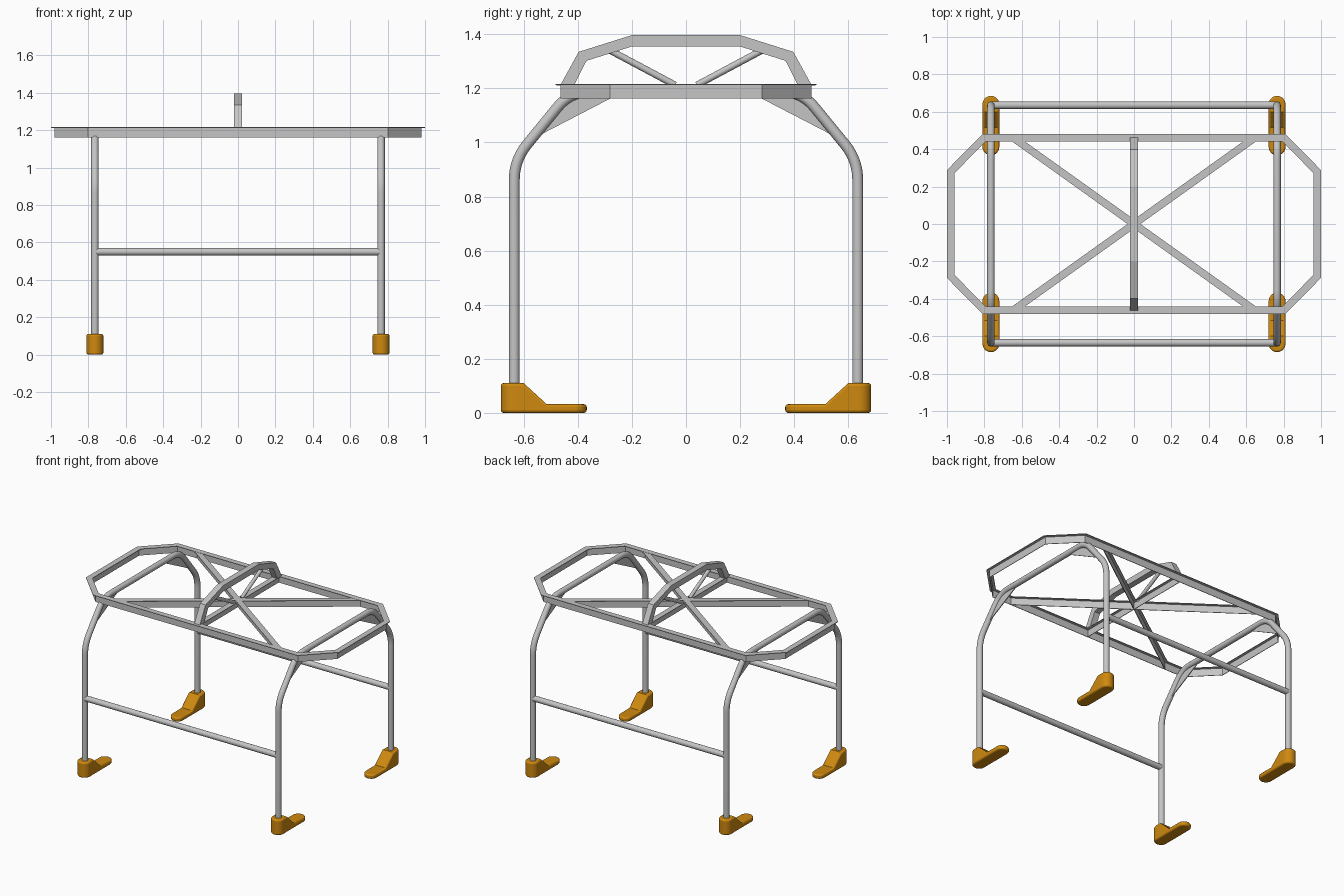
import bpy, bmesh, math
from mathutils import Vector

cube = bpy.data.objects.get("Cube")
if cube:
    bpy.data.objects.remove(cube, do_unlink=True)


def material(name, rgb):
    mat = bpy.data.materials.new(name)
    mat.use_nodes = True
    mat.diffuse_color = (*rgb, 1)
    mat.node_tree.nodes["Principled BSDF"].inputs["Base Color"].default_value = (*rgb, 1)
    return mat


GREY = material("light grey metal", (0.56, 0.56, 0.56))
ORANGE = material("orange rubber", (0.62, 0.25, 0.005))

LEG_X, LEG_Y, TUBE_R = 0.765, 0.635, 0.02
FRAME_Y, FRAME_TOP, FRAME_LOW = 0.462, 1.217, 1.162


def finish(name, bm, mat, smooth=False):
    bmesh.ops.recalc_face_normals(bm, faces=bm.faces)
    mesh = bpy.data.meshes.new(name)
    bm.to_mesh(mesh)
    bm.free()
    mesh.materials.append(mat)
    if smooth:
        mesh.shade_smooth()
        mesh.set_sharp_from_angle(angle=math.radians(40))
    obj = bpy.data.objects.new(name, mesh)
    bpy.context.collection.objects.link(obj)
    return obj


def fillet(points, reach, steps=8):
    """Round the inner corners of a path."""
    pts = [Vector(p) for p in points]
    path = [pts[0]]
    for a, b, c in zip(pts, pts[1:], pts[2:]):
        s = b + (a - b).normalized() * reach
        e = b + (c - b).normalized() * reach
        for i in range(steps + 1):
            t = i / steps
            path.append(s * (1 - t) ** 2 + b * 2 * t * (1 - t) + e * t * t)
    return path + [pts[-1]]


def tube(name, path, radius, side, sides=20):
    """Round tube along a planar path; side is the plane's normal."""
    bm = bmesh.new()
    side = Vector(side)
    rings = []
    for i, p in enumerate(path):
        before = path[max(i - 1, 0)]
        after = path[min(i + 1, len(path) - 1)]
        up = (after - before).normalized().cross(side)
        rings.append([bm.verts.new(p + radius * (math.cos(a) * side + math.sin(a) * up))
                      for a in (2 * math.pi * k / sides for k in range(sides))])
    for r, s in zip(rings, rings[1:]):
        for k in range(sides):
            n = (k + 1) % sides
            bm.faces.new((r[k], r[n], s[n], s[k]))
    bm.faces.new(rings[0])
    bm.faces.new(rings[-1])
    return finish(name, bm, GREY, True)


def t_bar(name, path, closed=False, drop=0.0):
    """Thin T-section with mitred corners along a horizontal path."""
    f, w, t = 0.02, 0.002, 0.004
    top, low = FRAME_TOP - drop, FRAME_LOW + drop
    half = [(f, top), (f, top - t), (w, top - t), (w, low)]
    section = half + [(-u, z) for u, z in reversed(half)]
    pts = [Vector(p) for p in path]
    count = len(pts)
    bm = bmesh.new()
    rings = []
    for i, p in enumerate(pts):
        d_in = (p - pts[i - 1]).normalized()
        d_out = (pts[(i + 1) % count] - p).normalized()
        if not closed:
            d_in = d_out if i == 0 else d_in
            d_out = d_in if i == count - 1 else d_out
        n1, n2 = Vector((d_in.y, -d_in.x)), Vector((d_out.y, -d_out.x))
        mitre = (n1 + n2) / (1 + n1.dot(n2))
        rings.append([bm.verts.new((*(p + mitre * u), z)) for u, z in section])
    for i in range(count if closed else count - 1):
        r, s = rings[i], rings[(i + 1) % count]
        for k in range(len(section)):
            n = (k + 1) % len(section)
            bm.faces.new((r[k], r[n], s[n], s[k]))
    if not closed:
        bm.faces.new(rings[0])
        bm.faces.new(rings[-1])
    return finish(name, bm, GREY)


def plate(name, outline, x, thickness):
    """Upright plate: a (y, z) outline extruded along x."""
    bm = bmesh.new()
    face = bm.faces.new([bm.verts.new((x - thickness / 2, y, z)) for y, z in outline])
    ext = bmesh.ops.extrude_face_region(bm, geom=[face])["geom"]
    bmesh.ops.translate(bm, vec=(thickness, 0, 0),
                        verts=[v for v in ext if isinstance(v, bmesh.types.BMVert)])
    return finish(name, bm, GREY)


def foot(name, sx, sy):
    """Rounded sole with a raised heel block, toe pointing inward."""
    r, heel, toe, tall, thin = 0.045, 0.685, 0.367, 0.11, 0.032
    slope_top, slope_end = 0.6, 0.515
    bm = bmesh.new()
    outline = []
    for centre, start in ((heel - r, 0), (toe + r, math.pi)):
        for k in range(13):
            a = start + math.pi * k / 12
            outline.append((r * math.cos(a), centre + r * math.sin(a), 0))
    face = bm.faces.new([bm.verts.new(p) for p in outline])
    ext = bmesh.ops.extrude_face_region(bm, geom=[face])["geom"]
    bmesh.ops.translate(bm, vec=(0, 0, tall),
                        verts=[v for v in ext if isinstance(v, bmesh.types.BMVert)])
    for y in (slope_top, slope_end):
        bmesh.ops.bisect_plane(bm, geom=bm.verts[:] + bm.edges[:] + bm.faces[:],
                               plane_co=(0, y, 0), plane_no=(0, 1, 0))
    for v in bm.verts:
        if v.co.z > tall / 2:
            t = min(max((v.co.y - slope_end) / (slope_top - slope_end), 0), 1)
            v.co.z = thin + (tall - thin) * t
    for v in bm.verts:
        v.co = (v.co.x + sx * LEG_X, v.co.y * sy, v.co.z)
    obj = finish(name, bm, ORANGE, True)
    bevel = obj.modifiers.new("soft edges", 'BEVEL')
    bevel.width, bevel.segments = 0.01, 3
    bevel.limit_method, bevel.angle_limit = 'ANGLE', math.radians(60)


# Octagonal top frame, diagonal braces and centre beam
corners = [(0.98, 0.28), (0.8, FRAME_Y)]
ring = corners + [(-x, y) for x, y in reversed(corners)]
ring += [(-x, -y) for x, y in ring]
t_bar("top_frame", ring, closed=True)
for label, s in (("a", 1), ("b", -1)):
    t_bar("diagonal_brace_" + label, [(-0.647, -s * FRAME_Y), (0.647, s * FRAME_Y)],
          drop=0.001 if s > 0 else 0.0015)
t_bar("centre_beam", [(0, -FRAME_Y), (0, FRAME_Y)], drop=0.002)

# Bent hoops forming the legs, with corner gussets and feet
for side, sx in (("left", 1), ("right", -1)):
    x = sx * LEG_X
    path = [(-LEG_Y, 0.08), (-LEG_Y, 0.935), (-0.428, 1.188)]
    path += [(-y, z) for y, z in reversed(path)]
    tube(side + "_leg_hoop", fillet([(x, y, z) for y, z in path], 0.075), TUBE_R, (1, 0, 0))
    for end, sy in (("front", -1), ("back", 1)):
        plate(f"{end}_{side}_gusset",
              [(sy * 0.545, 1.025), (sy * 0.435, 1.175), (sy * 0.275, 1.165)], x, 0.006)
        foot(f"{end}_{side}_foot", sx, sy)

# Lower rails between the legs
for end, sy in (("front", -1), ("back", 1)):
    tube(end + "_rail", [Vector((x, sy * LEG_Y, 0.55)) for x in (-LEG_X, LEG_X)],
         TUBE_R, (0, 1, 0))

# Lifting arch and its inner struts
outer = [(-0.463, FRAME_TOP - 0.002), (-0.397, 1.335), (-0.2, 1.397)]
inner = [(-0.412, FRAME_TOP - 0.002), (-0.368, 1.302), (-0.2, 1.355)]
outline = outer + [(-y, z) for y, z in reversed(outer)]
outline += inner[::-1] and [(-y, z) for y, z in inner] + inner[::-1]
plate("lifting_arch", outline, 0, 0.044)
for end, sy in (("front", -1), ("back", 1)):
    tube(end + "_arch_strut", [Vector((0, sy * 0.28, 1.34)), Vector((0, sy * 0.04, 1.212))],
         0.0125, (1, 0, 0))
